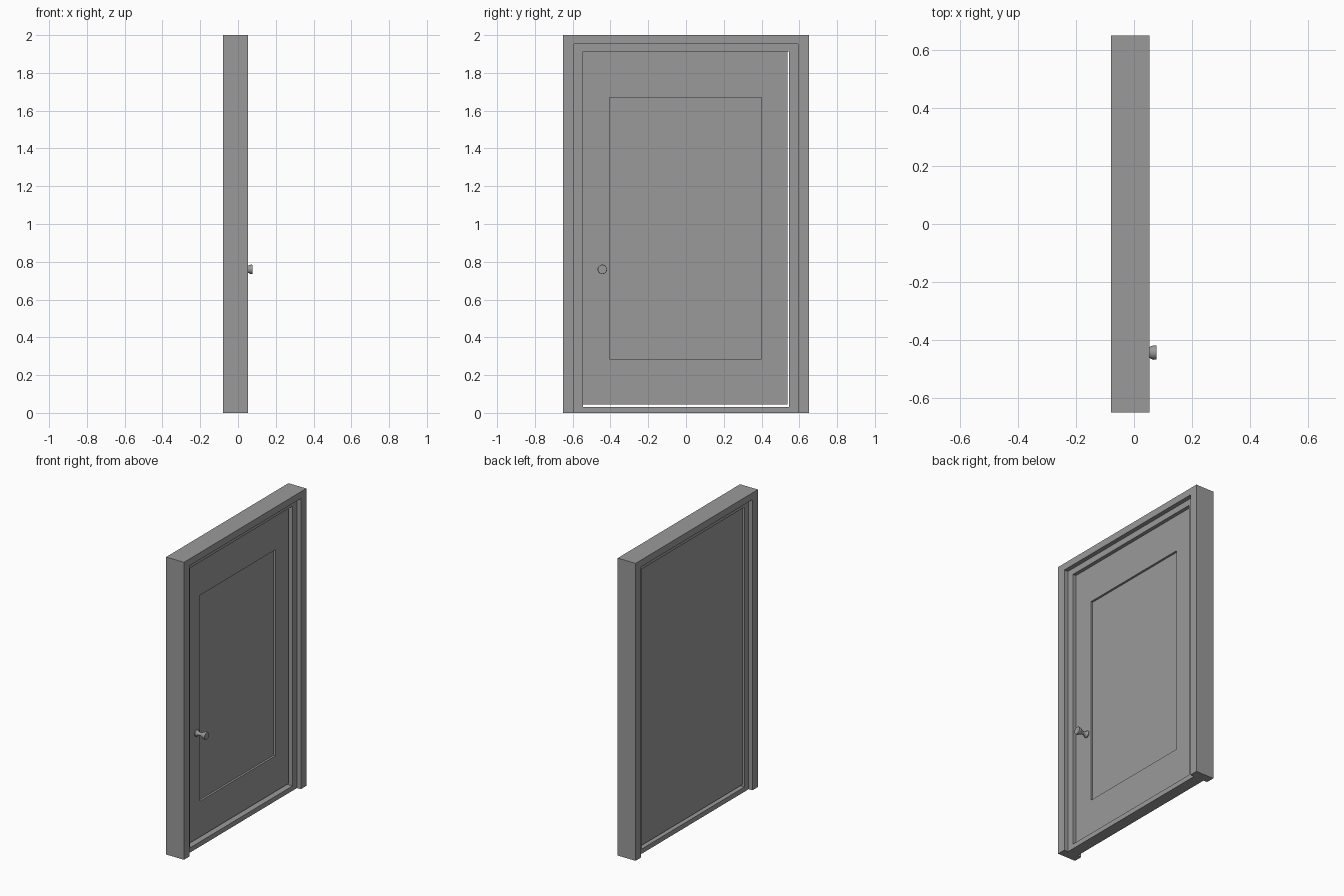
import bpy, bmesh, math

if "Cube" in bpy.data.objects:
    bpy.data.objects.remove(bpy.data.objects["Cube"])

# Dark grey shared by all parts
grey = bpy.data.materials.new("dark_grey")
grey.diffuse_color = (0.323, 0.323, 0.323, 1)
grey.use_nodes = True
grey.node_tree.nodes["Principled BSDF"].inputs["Base Color"].default_value = grey.diffuse_color


def finish(bm, name):
    bmesh.ops.recalc_face_normals(bm, faces=bm.faces)
    mesh = bpy.data.meshes.new(name)
    bm.to_mesh(mesh)
    bm.free()
    mesh.materials.append(grey)
    ob = bpy.data.objects.new(name, mesh)
    bpy.context.collection.objects.link(ob)
    return ob


def loft(name, loops, closed=False):
    """Bridge matching point loops in order; cap the ends unless closed."""
    bm = bmesh.new()
    rings = [[bm.verts.new(p) for p in loop] for loop in loops]
    pairs = list(zip(rings, rings[1:]))
    if closed:
        pairs.append((rings[-1], rings[0]))
    else:
        bm.faces.new(rings[0])
        bm.faces.new(rings[-1])
    n = len(rings[0])
    for a, b in pairs:
        for i in range(n):
            j = (i + 1) % n
            bm.faces.new((a[i], a[j], b[j], b[i]))
    return finish(bm, name)


def rect(x, y0, y1, z0, z1):
    return [(x, y0, z0), (x, y1, z0), (x, y1, z1), (x, y0, z1)]


def circle(x, r, cy, cz, n=24):
    return [(x, cy + r * math.cos(math.tau * i / n), cz + r * math.sin(math.tau * i / n))
            for i in range(n)]


# Outer casing: upside-down U, open at the floor
u_shape = [(-0.65, 0), (-0.65, 2), (0.65, 2), (0.65, 0),
           (0.592, 0), (0.592, 1.954), (-0.592, 1.954), (-0.592, 0)]
loft("door_casing", [[(x, y, z) for y, z in u_shape] for x in (-0.08, 0.053)])

# Inner frame with sill, set back from both casing faces
outer = (-0.592, 0.592, 0.0, 1.954)
inner = (-0.546, 0.546, 0.032, 1.913)
back, front = -0.052, 0.024
loft("inner_frame", [rect(back, *outer), rect(front, *outer),
                     rect(front, *inner), rect(back, *inner)], closed=True)

# Door leaf with recessed front panel; narrow gap at the right and bottom
leaf = (-0.546, 0.537, 0.045, 1.913)
panel = (-0.405, 0.399, 0.285, 1.67)
door_front = 0.0
loft("door_leaf", [rect(-0.038, *leaf), rect(door_front, *leaf),
                   rect(door_front, *panel), rect(door_front - 0.014, *panel)])

# Turned knob: base, slim neck, flared head
profile = [(-0.004, 0.022), (0.006, 0.022), (0.012, 0.016), (0.02, 0.012),
           (0.036, 0.011), (0.052, 0.018), (0.062, 0.023),
           (0.068, 0.025), (0.078, 0.024)]
knob = loft("door_knob", [circle(x, r, -0.443, 0.76) for x, r in profile])
bpy.context.view_layer.objects.active = knob
knob.select_set(True)
bpy.ops.object.shade_smooth_by_angle(angle=math.radians(35))
